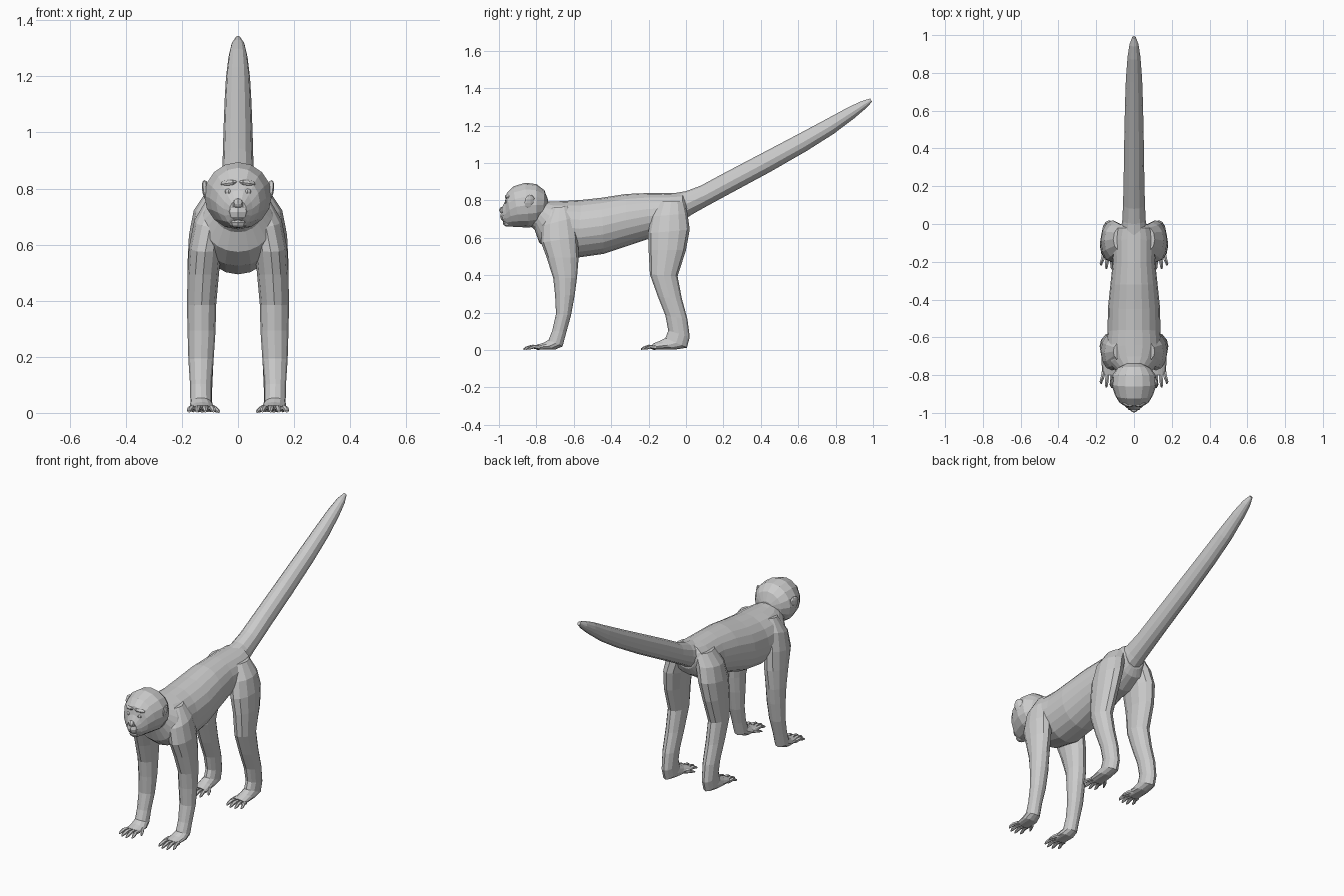
import bpy, bmesh, math
from mathutils import Vector, Matrix


def loft(name, rings, sides=12, mirror=False):
    """Skin oval rings given as (y1, z1, y2, z2, centre x, half width)."""
    bm = bmesh.new()
    loops = []
    for y1, z1, y2, z2, cx, hw in rings:
        a, b = Vector((cx, y1, z1)), Vector((cx, y2, z2))
        mid, half = (a + b) / 2, (a - b) / 2
        loops.append([bm.verts.new(mid + half * math.cos(t) + Vector((hw * math.sin(t), 0, 0)))
                      for t in (2 * math.pi * i / sides for i in range(sides))])
    for p, q in zip(loops, loops[1:]):
        for i in range(sides):
            j = (i + 1) % sides
            bm.faces.new((p[i], p[j], q[j], q[i]))
    bm.faces.new(loops[0])
    bm.faces.new(loops[-1])
    return finish(name, bm, mirror)


def finish(name, bm, mirror=False):
    bmesh.ops.recalc_face_normals(bm, faces=bm.faces)
    me = bpy.data.meshes.new(name)
    bm.to_mesh(me)
    bm.free()
    ob = bpy.data.objects.new(name, me)
    bpy.context.collection.objects.link(ob)
    if mirror:
        ob.modifiers.new("Mirror", "MIRROR").use_mirror_merge = False
    return ob


def blob(name, loc, size, rot=(0, 0, 0), mirror=False):
    """Faceted ellipsoid."""
    bm = bmesh.new()
    bmesh.ops.create_uvsphere(bm, u_segments=8, v_segments=6, radius=1)
    m = Matrix.Translation(loc)
    for ang, ax in zip(rot, "XYZ"):
        m = m @ Matrix.Rotation(math.radians(ang), 4, ax)
    bm.transform(m @ Matrix.Diagonal((*size, 1)))
    return finish(name, bm, mirror)


# Torso from neck to rump
loft("torso", [
    (-.80, .80, -.86, .69, 0, .06), (-.74, .80, -.81, .65, 0, .088),
    (-.70, .80, -.785, .58, 0, .125), (-.64, .803, -.72, .53, 0, .148),
    (-.56, .808, -.58, .50, 0, .14), (-.45, .82, -.44, .52, 0, .138),
    (-.32, .84, -.32, .56, 0, .125), (-.20, .845, -.20, .60, 0, .112),
    (-.08, .845, -.10, .61, 0, .115), (-.02, .845, -.02, .66, 0, .10),
    (.008, .82, .0, .70, 0, .06)], 20)

# Tail, thick at the root and bluntly pointed
loft("tail", [
    (-.06, .845, .0, .71, 0, .07), (.0, .855, .04, .735, 0, .062),
    (.08, .885, .13, .785, 0, .058), (.20, .95, .25, .85, 0, .055),
    (.40, 1.055, .45, .958, 0, .052), (.60, 1.16, .645, 1.07, 0, .048),
    (.75, 1.24, .79, 1.162, 0, .043), (.87, 1.305, .90, 1.245, 0, .034),
    (.94, 1.337, .962, 1.298, 0, .024), (.985, 1.35, .995, 1.333, 0, .009)], 12)

# Head with tapering face
loft("head", [
    (-.985, .765, -.975, .69, 0, .03), (-.968, .80, -.955, .668, 0, .052),
    (-.958, .845, -.93, .665, 0, .078), (-.925, .88, -.89, .663, 0, .10),
    (-.86, .90, -.84, .66, 0, .12), (-.80, .893, -.80, .67, 0, .115),
    (-.757, .86, -.765, .70, 0, .085), (-.738, .81, -.742, .755, 0, .04)], 16)

# Face details
blob("muzzle", (0, -.958, .722), (.042, .036, .034))
blob("nose", (0, -.978, .752), (.02, .022, .018), (-25, 0, 0))
blob("lower_jaw", (0, -.95, .685), (.032, .03, .02))
blob("brow", (.034, -.948, .825), (.034, .018, .012), (0, 8, 22), True)
blob("eye", (.034, -.955, .795), (.015, .014, .012), (0, 0, 0), True)
blob("ear", (.112, -.835, .795), (.012, .03, .042), (0, 12, 20), True)

# Front legs, running from shoulder to palm
loft("front_leg", [
    (-.72, .765, -.63, .775, .075, .035), (-.77, .67, -.595, .715, .10, .056),
    (-.775, .58, -.578, .61, .117, .058), (-.745, .50, -.574, .50, .124, .056),
    (-.71, .39, -.583, .39, .13, .052), (-.70, .30, -.595, .30, .13, .05),
    (-.695, .20, -.615, .19, .132, .045), (-.715, .11, -.64, .10, .133, .038),
    (-.735, .06, -.66, .025, .132, .038), (-.76, .045, -.70, .008, .128, .044),
    (-.80, .033, -.785, .008, .126, .042)], 12, True)

# Hind legs, running from hip to sole
loft("hind_leg", [
    (-.15, .80, -.01, .80, .06, .05), (-.185, .72, .008, .735, .093, .065),
    (-.203, .63, .02, .65, .113, .062), (-.20, .54, .0, .54, .125, .055),
    (-.193, .41, -.045, .40, .13, .05), (-.15, .29, -.022, .28, .13, .046),
    (-.11, .19, .008, .17, .13, .042), (-.095, .11, .02, .075, .13, .038),
    (-.11, .07, .005, .018, .13, .038), (-.14, .055, -.06, .008, .13, .04),
    (-.18, .038, -.165, .008, .126, .043)], 12, True)

# Fingers and toes: four digits plus an inward thumb per paw
for limb, y0, reach in (("finger", -.78, .088), ("toe", -.16, .08)):
    for n, (x, k) in enumerate(((.098, .85), (.119, 1), (.14, .97), (.16, .75))):
        tip = y0 - reach * k
        mid = (y0 + tip) / 2
        out = x + (x - .125) * .4
        loft(f"{limb}_{n + 1}", [
            (y0, .032, y0, .008, x, .012), (mid, .034, mid, .014, (x + out) / 2, .011),
            (tip + .012, .024, tip + .012, .008, out, .009),
            (tip, .015, tip, .007, out, .004)], 6, True)
    t = y0 + .04
    loft(f"{limb}_thumb", [
        (t, .038, t, .012, .105, .014), (t - .02, .034, t - .02, .01, .087, .012),
        (t - .045, .022, t - .045, .007, .074, .009),
        (t - .058, .014, t - .058, .006, .068, .004)], 6, True)

# Ground the whole figure at z = 0
for ob in bpy.context.collection.objects:
    ob.location.z -= .006
